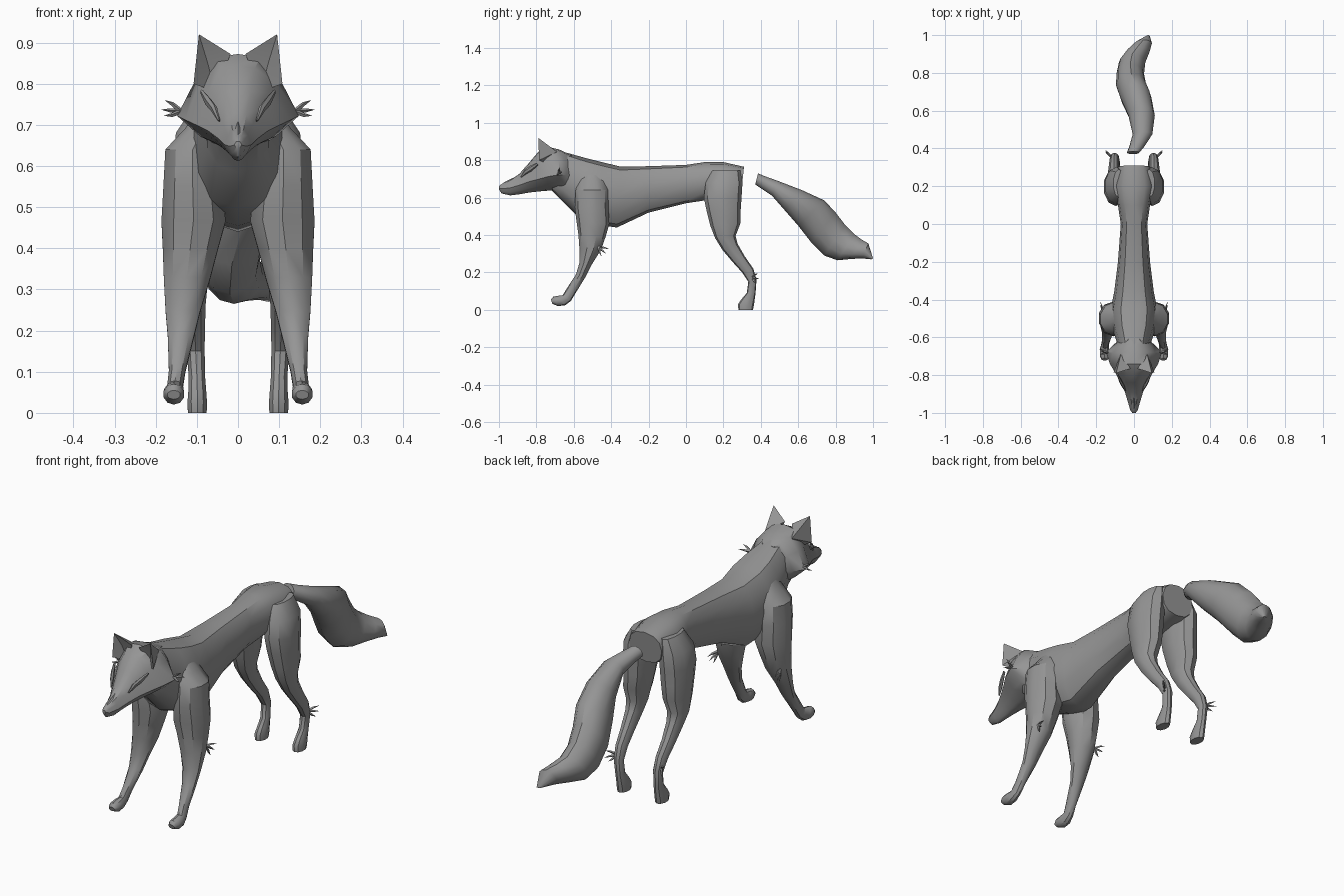
import bpy, bmesh, math
from mathutils import Vector

fur = bpy.data.materials.new("grey_fur")
fur.diffuse_color = (0.3, 0.3, 0.3, 1)


def finish(name, bm, angle=35):
    bmesh.ops.recalc_face_normals(bm, faces=bm.faces)
    me = bpy.data.meshes.new(name)
    bm.to_mesh(me)
    bm.free()
    ob = bpy.data.objects.new(name, me)
    bpy.context.collection.objects.link(ob)
    me.materials.append(fur)
    bpy.ops.object.select_all(action='DESELECT')
    ob.select_set(True)
    bpy.context.view_layer.objects.active = ob
    bpy.ops.object.shade_smooth_by_angle(angle=math.radians(angle))
    return ob


def skin(name, rings, angle=35):
    """Skin a list of equal-length point rings and cap both ends."""
    bm = bmesh.new()
    vs = [[bm.verts.new(p) for p in r] for r in rings]
    n = len(vs[0])
    for a, b in zip(vs, vs[1:]):
        for i in range(n):
            bm.faces.new((a[i], a[(i + 1) % n], b[(i + 1) % n], b[i]))
    bm.faces.new(vs[0])
    bm.faces.new(vs[-1])
    return finish(name, bm, angle)


def loft(name, sections, n=12, power=1.0, side=1):
    """Each section: (y, z) of one edge, (y, z) of the other, x centre, half width."""
    rings = []
    for (ya, za), (yb, zb), cx, hw in sections:
        ring = []
        for i in range(n):
            t = 2 * math.pi * i / n
            c, s = math.cos(t), math.sin(t)
            s = math.copysign(abs(s) ** power, s)
            c = math.copysign(abs(c) ** power, c)
            ring.append((side * (cx + hw * s), (ya + yb) / 2 + c * (ya - yb) / 2,
                         (za + zb) / 2 + c * (za - zb) / 2))
        rings.append(ring)
    return skin(name, rings)


def tuft(name, base, tips, side):
    """Small curved spikes spreading from one spot."""
    bm = bmesh.new()
    b = Vector(base)
    for k, t in enumerate(tips):
        t = Vector(t)
        d = (t - b).normalized()
        u = d.cross(Vector((0.3, 0.2, 1))).normalized()
        w = d.cross(u)
        last = None
        for f, r in ((0, 0.006), (0.55, 0.005)):
            c = b.lerp(t, f) + Vector((0, 0, 0.006 * f * (1 - k)))
            ring = []
            for a in range(4):
                q = c + r * (u * math.cos(a * math.pi / 2) + w * math.sin(a * math.pi / 2))
                ring.append(bm.verts.new((side * q.x, q.y, q.z)))
            if last:
                for i in range(4):
                    bm.faces.new((last[i], last[(i + 1) % 4], ring[(i + 1) % 4], ring[i]))
            else:
                bm.faces.new(ring)
            last = ring
        tip = bm.verts.new((side * t.x, t.y, t.z))
        for i in range(4):
            bm.faces.new((last[i], last[(i + 1) % 4], tip))
    finish(name, bm)


# Torso and neck
loft("body", [
    ((.31, .765), (.295, .62), 0, .085), ((.2, .79), (.2, .60), 0, .105),
    ((.1, .79), (.1, .585), 0, .085), ((0, .775), (0, .57), 0, .07),
    ((-.2, .768), (-.2, .52), 0, .085), ((-.35, .766), (-.37, .44), 0, .105),
    ((-.45, .79), (-.47, .455), 0, .125), ((-.53, .81), (-.58, .50), 0, .115),
    ((-.62, .835), (-.665, .585), 0, .085), ((-.68, .85), (-.72, .64), 0, .085)],
    n=12, power=.85)

# Tail
loft("tail", [
    ((.385, .73), (.37, .67), -.005, .033), ((.42, .715), (.40, .65), .015, .04),
    ((.49, .69), (.46, .61), .045, .052), ((.62, .64), (.53, .53), .04, .07),
    ((.74, .585), (.60, .45), .01, .082), ((.80, .52), (.67, .36), -.015, .08),
    ((.85, .455), (.74, .29), -.02, .073), ((.90, .405), (.81, .265), -.01, .07),
    ((.94, .375), (.88, .272), .02, .062), ((.975, .355), (.94, .275), .05, .045),
    ((1.0, .275), (.992, .27), .075, .008)], n=12)

# Head: (y, crown z, chin z, half width, height of widest point)
head = []
for y, zt, zb, w, zw in [
        (-1.0, .66, .643, .009, .651), (-.985, .674, .622, .02, .648),
        (-.94, .693, .612, .033, .652), (-.89, .728, .618, .048, .667),
        (-.84, .785, .627, .072, .685), (-.79, .845, .633, .098, .698),
        (-.74, .872, .637, .128, .712), (-.68, .858, .638, .148, .722),
        (-.64, .84, .62, .11, .72), (-.61, .83, .60, .07, .72)]:
    up, dn = zt - zw, zw - zb
    half = [(0, zt), (.42 * w, zt - .05 * up), (.74 * w, zw + .55 * up), (w, zw),
            (.62 * w, zw - .6 * dn), (.25 * w, zw - .92 * dn), (0, zb)]
    pts = half + [(-x, z) for x, z in half[-2:0:-1]]
    head.append([(x, y, z) for x, z in pts])
skin("head", head, 40)

for side, tag in ((1, "left"), (-1, "right")):
    # Front leg with shoulder and paw
    loft(tag + "_front_leg", [
        ((-.55, .735), (-.45, .735), .07, .03), ((-.575, .69), (-.43, .69), .085, .047),
        ((-.59, .64), (-.415, .64), .11, .07), ((-.595, .55), (-.415, .55), .11, .075),
        ((-.585, .47), (-.41, .46), .108, .082), ((-.575, .40), (-.43, .39), .116, .07),
        ((-.57, .33), (-.455, .32), .124, .059), ((-.57, .25), (-.505, .24), .134, .044),
        ((-.588, .19), (-.538, .175), .139, .033), ((-.64, .11), (-.59, .09), .148, .021),
        ((-.66, .078), (-.615, .048), .153, .02), ((-.685, .075), (-.645, .025), .156, .025),
        ((-.71, .07), (-.685, .02), .156, .026), ((-.722, .055), (-.715, .033), .156, .016)],
        n=10, side=side)
    # Hind leg with haunch and paw
    loft(tag + "_hind_leg", [
        ((.14, .745), (.29, .745), .08, .03), ((.105, .68), (.302, .68), .092, .062),
        ((.095, .60), (.297, .60), .096, .066), ((.11, .53), (.292, .53), .098, .063),
        ((.13, .45), (.29, .46), .103, .056), ((.155, .385), (.265, .395), .107, .047),
        ((.195, .32), (.275, .355), .107, .037), ((.25, .255), (.315, .285), .107, .03),
        ((.30, .20), (.36, .22), .105, .026), ((.333, .15), (.377, .16), .103, .023),
        ((.325, .09), (.372, .09), .1, .021), ((.295, .055), (.366, .045), .099, .023),
        ((.278, .03), (.362, .018), .099, .025), ((.28, 0), (.358, 0), .099, .024)],
        n=10, side=side)

    # Ear: hollow-fronted pyramid
    bm = bmesh.new()
    tip, inner, outer, back, hollow, low = [
        bm.verts.new((side * x, y, z)) for x, y, z in
        [(.095, -.79, .92), (.018, -.765, .872), (.108, -.785, .80),
         (.07, -.69, .845), (.075, -.76, .855), (.055, -.74, .78)]]
    for f in ((tip, inner, hollow), (tip, hollow, outer), (inner, low, hollow),
              (hollow, low, outer), (tip, back, inner), (tip, outer, back),
              (inner, back, low), (outer, low, back)):
        bm.faces.new(f)
    finish(tag + "_ear", bm, 30)

    # Closed eyelid ridge
    loft(tag + "_eyelid", [
        ((-.885, .712), (-.88, .708), .046, .003), ((-.865, .748), (-.85, .728), .058, .008),
        ((-.838, .768), (-.825, .742), .072, .008), ((-.80, .786), (-.79, .774), .088, .004)],
        n=6, side=side)

    # Hair tufts on cheek, elbow and hock
    tuft(tag + "_cheek_tuft", (.138, -.68, .733),
         [(.178, -.675, .76), (.187, -.66, .737), (.18, -.69, .722)], side)
    tuft(tag + "_elbow_tuft", (.162, -.47, .335),
         [(.177, -.412, .325), (.178, -.425, .30), (.172, -.45, .282)], side)
    tuft(tag + "_hock_tuft", (.115, .35, .172),
         [(.155, .385, .195), (.152, .393, .165), (.143, .378, .142)], side)

# Nose ridge along the muzzle tip
loft("nose", [
    ((-.99, .668), (-.995, .64), 0, .009), ((-.97, .684), (-.965, .65), 0, .011),
    ((-.92, .708), (-.92, .68), 0, .006)], n=6)
